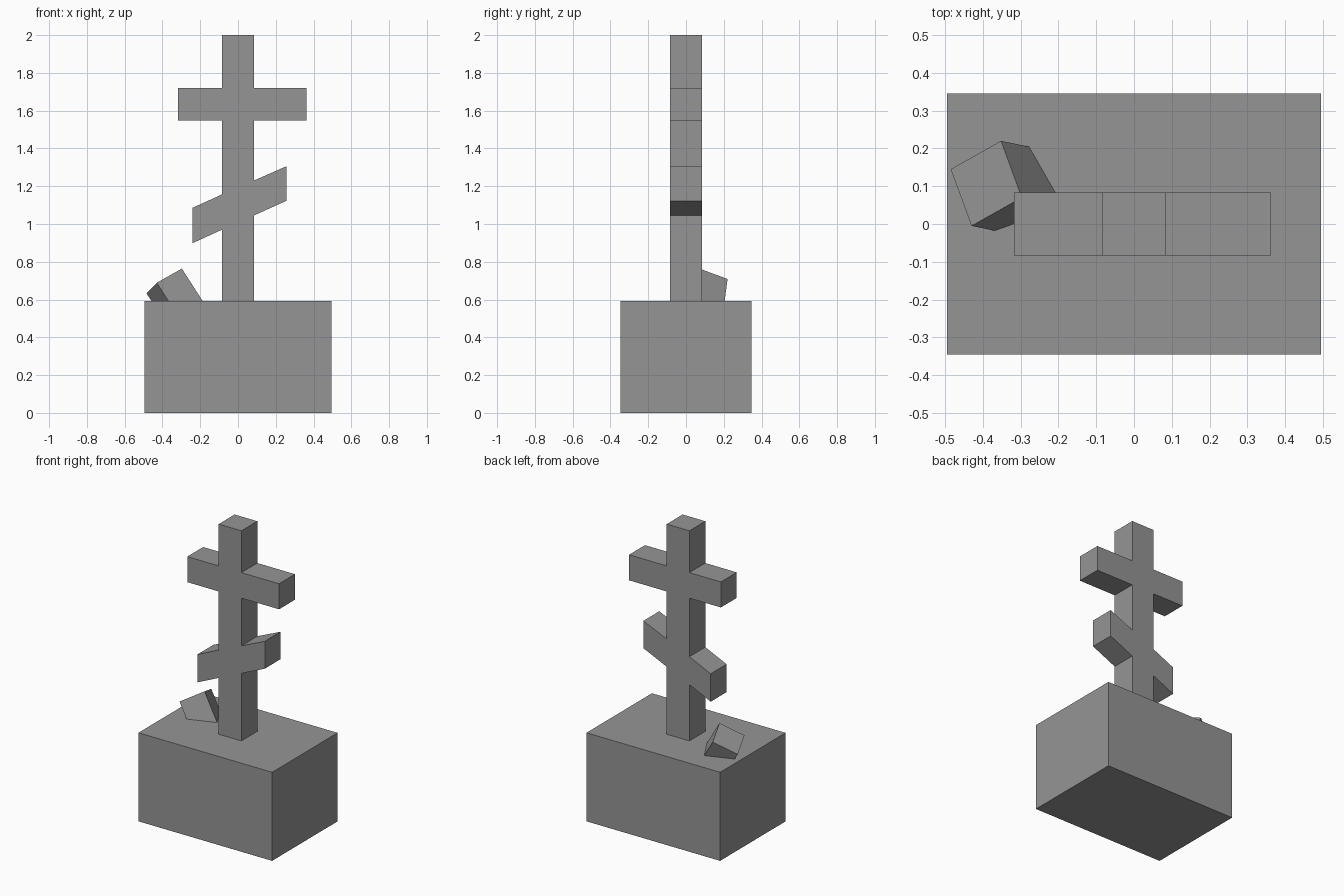
import bpy, bmesh
from mathutils import Vector

if "Cube" in bpy.data.objects:
    bpy.data.objects.remove(bpy.data.objects["Cube"])

# Dark grey stone
stone = bpy.data.materials.new("dark_stone")
stone.diffuse_color = (0.3, 0.3, 0.3, 1)
stone.use_nodes = True
stone.node_tree.nodes["Principled BSDF"].inputs["Base Color"].default_value = stone.diffuse_color


def prism(name, outline, sweep):
    """Solid made by sweeping a flat outline along a vector."""
    bm = bmesh.new()
    near = [bm.verts.new(p) for p in outline]
    far = [bm.verts.new(Vector(p) + sweep) for p in outline]
    bm.faces.new(near)
    bm.faces.new(far)
    for i in range(len(near)):
        bm.faces.new((near[i - 1], near[i], far[i], far[i - 1]))
    bmesh.ops.recalc_face_normals(bm, faces=bm.faces)
    mesh = bpy.data.meshes.new(name)
    bm.to_mesh(mesh)
    bm.free()
    mesh.materials.append(stone)
    obj = bpy.data.objects.new(name, mesh)
    bpy.context.collection.objects.link(obj)
    return obj


BASE_TOP = 0.593
HALF = 0.084  # half thickness of post and bars

# Stone block base
hx, hy = 0.495, 0.346
prism("base_block", [(-hx, -hy, 0), (hx, -hy, 0), (hx, hy, 0), (-hx, hy, 0)],
      Vector((0, 0, BASE_TOP)))

# Post with a chipped crossbar and a slanted lower bar, as one outline (x, z)
right_side = [(HALF, BASE_TOP), (HALF, 1.045), (0.257, 1.123), (0.257, 1.306),
              (HALF, 1.23), (HALF, 1.549), (0.363, 1.549), (0.363, 1.72),
              (HALF, 1.72), (HALF, 2.0)]
left_side = [(-HALF, 2.0), (-HALF, 1.72), (-0.317, 1.72), (-0.317, 1.549),
             (-HALF, 1.549), (-HALF, 1.157), (-0.242, 1.085), (-0.242, 0.898),
             (-HALF, 0.97), (-HALF, BASE_TOP)]
prism("cross", [(x, -HALF, z) for x, z in right_side + left_side],
      Vector((0, 2 * HALF, 0)))

# Broken-off piece, tilted and half sunk into the base
corner = Vector((-0.485, 0.145, 0.634))
edge_a = Vector((0.133, 0.075, 0.075))
edge_b = Vector((0.055, -0.15, 0.055))
down = edge_a.cross(edge_b).normalized()
prism("fallen_piece",
      [corner, corner + edge_a, corner + edge_a + edge_b, corner + edge_b],
      down * 0.3)
